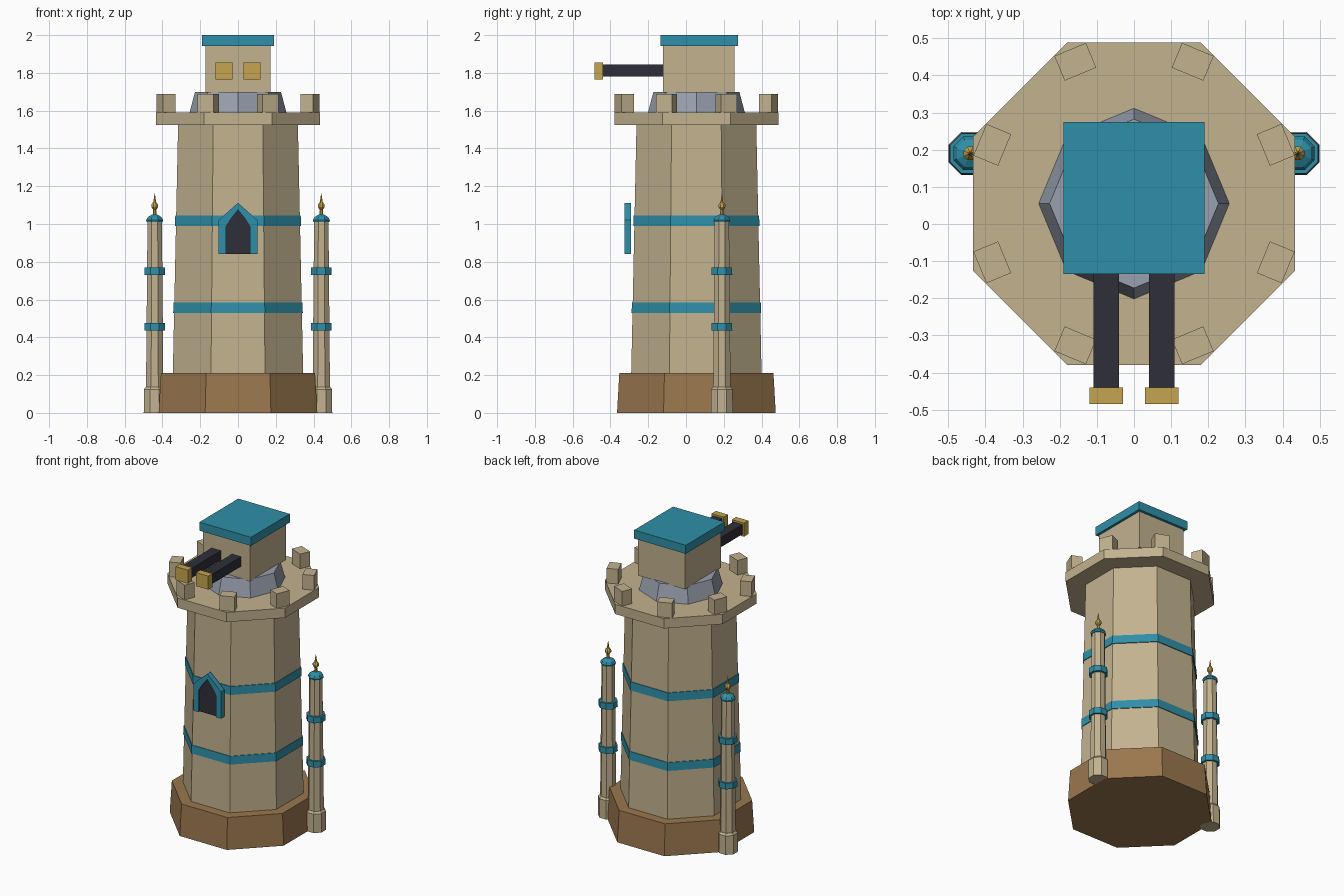
import bpy, bmesh
from math import pi, cos, sin
from mathutils import Matrix, Vector

cube = bpy.data.objects.get("Cube")
if cube:
    bpy.data.objects.remove(cube, do_unlink=True)

CY = 0.055          # tower axis offset in y
FLAT = pi / 8       # turns an octagon so a flat side faces front


def material(name, rgb_hex):
    srgb = [int(rgb_hex[i:i + 2], 16) / 255 for i in (0, 2, 4)]
    col = [c / 12.92 if c <= 0.04045 else ((c + 0.055) / 1.055) ** 2.4 for c in srgb] + [1]
    m = bpy.data.materials.new(name)
    m.use_nodes = True
    m.diffuse_color = col
    m.node_tree.nodes["Principled BSDF"].inputs["Base Color"].default_value = col
    return m


stone = material("sand stone", "c2b28f")
brown = material("brown footing", "9a774e")
teal = material("teal trim", "2f8fa8")
grey = material("grey metal", "99a1af")
dark = material("dark metal", "2f2f38")
gold = material("gold", "c5a54f")


def finish(name, bm, mat):
    bmesh.ops.recalc_face_normals(bm, faces=bm.faces)
    me = bpy.data.meshes.new(name)
    bm.to_mesh(me)
    bm.free()
    me.materials.append(mat)
    ob = bpy.data.objects.new(name, me)
    bpy.context.collection.objects.link(ob)
    return ob


def octagon(name, mat, profile, x=0, y=CY, turn=FLAT):
    """Loft an octagon through (apothem, z) pairs."""
    bm = bmesh.new()
    rings = []
    for a, z in profile:
        r = a / cos(pi / 8)
        rings.append([bm.verts.new((x + r * cos(turn + i * pi / 4),
                                    y + r * sin(turn + i * pi / 4), z)) for i in range(8)])
    for low, high in zip(rings, rings[1:]):
        for i in range(8):
            j = (i + 1) % 8
            bm.faces.new((low[i], low[j], high[j], high[i]))
    bm.faces.new(rings[0])
    bm.faces.new(rings[-1])
    return finish(name, bm, mat)


def box(name, mat, low, high, angle=0):
    lo, hi = Vector(low), Vector(high)
    bm = bmesh.new()
    bmesh.ops.create_cube(bm, size=1, matrix=Matrix.Translation((lo + hi) / 2)
                          @ Matrix.Rotation(angle, 4, 'Z') @ Matrix.Diagonal((*(hi - lo), 1)))
    return finish(name, bm, mat)


def arch_points(half):
    return half + [(-x, z) for x, z in reversed(half) if x > 0]


def extrude_front(bm, faces, y_back):
    ext = bmesh.ops.extrude_face_region(bm, geom=faces)["geom"]
    for v in ext:
        if isinstance(v, bmesh.types.BMVert):
            v.co.y = y_back


# Tower body
octagon("footing", brown, [(0.42, 0), (0.408, 0.21)])
octagon("tower_body", stone, [(0.345, 0.21), (0.317, 1.53)])
octagon("lower_band", teal, [(0.343, 0.53), (0.341, 0.585)])
octagon("upper_band", teal, [(0.334, 0.99), (0.332, 1.045)])
octagon("platform", stone, [(0.434, 1.525), (0.434, 1.59)])

# Merlons around the platform
for i in range(8):
    a = FLAT + i * pi / 4
    cx, cy = 0.413 * cos(a), CY + 0.413 * sin(a)
    box(f"merlon_{i + 1}", stone, (cx - 0.036, cy - 0.046, 1.59),
        (cx + 0.036, cy + 0.046, 1.688), a)

# Gun turret
octagon("turret_collar", grey, [(0.237, 1.59), (0.21, 1.7)], turn=0)
box("turret_house", stone, (-0.173, -0.122, 1.695), (0.173, 0.257, 1.945))
box("turret_roof", teal, (-0.19, -0.135, 1.943), (0.19, 0.274, 2.0))
for side, s in (("left", 1), ("right", -1)):
    x = s * 0.075
    box(f"{side}_barrel", dark, (x - 0.034, -0.44, 1.78), (x + 0.034, -0.12, 1.844))
    box(f"{side}_muzzle", gold, (x - 0.045, -0.485, 1.766), (x + 0.045, -0.44, 1.856))

# Pointed window: frame strip between outer and inner outlines
outer = arch_points([(0.102, 0.84), (0.102, 1.02), (0.05, 1.068), (0, 1.112)])
inner = arch_points([(0.064, 0.84), (0.064, 0.985), (0.036, 1.03), (0, 1.075)])
bm = bmesh.new()
ov = [bm.verts.new((x, -0.325, z)) for x, z in outer]
iv = [bm.verts.new((x, -0.325, z)) for x, z in inner]
faces = [bm.faces.new((ov[k], ov[k + 1], iv[k + 1], iv[k])) for k in range(len(ov) - 1)]
extrude_front(bm, faces, -0.29)
finish("window_frame", bm, teal)

bm = bmesh.new()
pane = bm.faces.new([bm.verts.new((x, -0.312, z)) for x, z in inner])
extrude_front(bm, [pane], -0.29)
finish("window_pane", bm, dark)

# Side spires
for side, s in (("left", 1), ("right", -1)):
    at = dict(x=s * 0.441, y=0.19)
    octagon(f"{side}_spire_base", stone, [(0.058, 0), (0.057, 0.125), (0.047, 0.138)], **at)
    octagon(f"{side}_spire_shaft", stone, [(0.046, 0.13), (0.038, 1.02)], **at)
    for n, z in enumerate((0.455, 0.75)):
        octagon(f"{side}_spire_band_{n + 1}", teal, [(0.055, z - 0.02), (0.054, z + 0.02)], **at)
    octagon(f"{side}_spire_cap", teal,
            [(0.042, 1.01), (0.045, 1.02), (0.036, 1.037), (0.014, 1.05)], **at)
    octagon(f"{side}_spire_finial", gold,
            [(0.01, 1.045), (0.008, 1.075), (0.018, 1.09), (0.018, 1.102),
             (0.007, 1.118), (0.001, 1.162)], **at)
